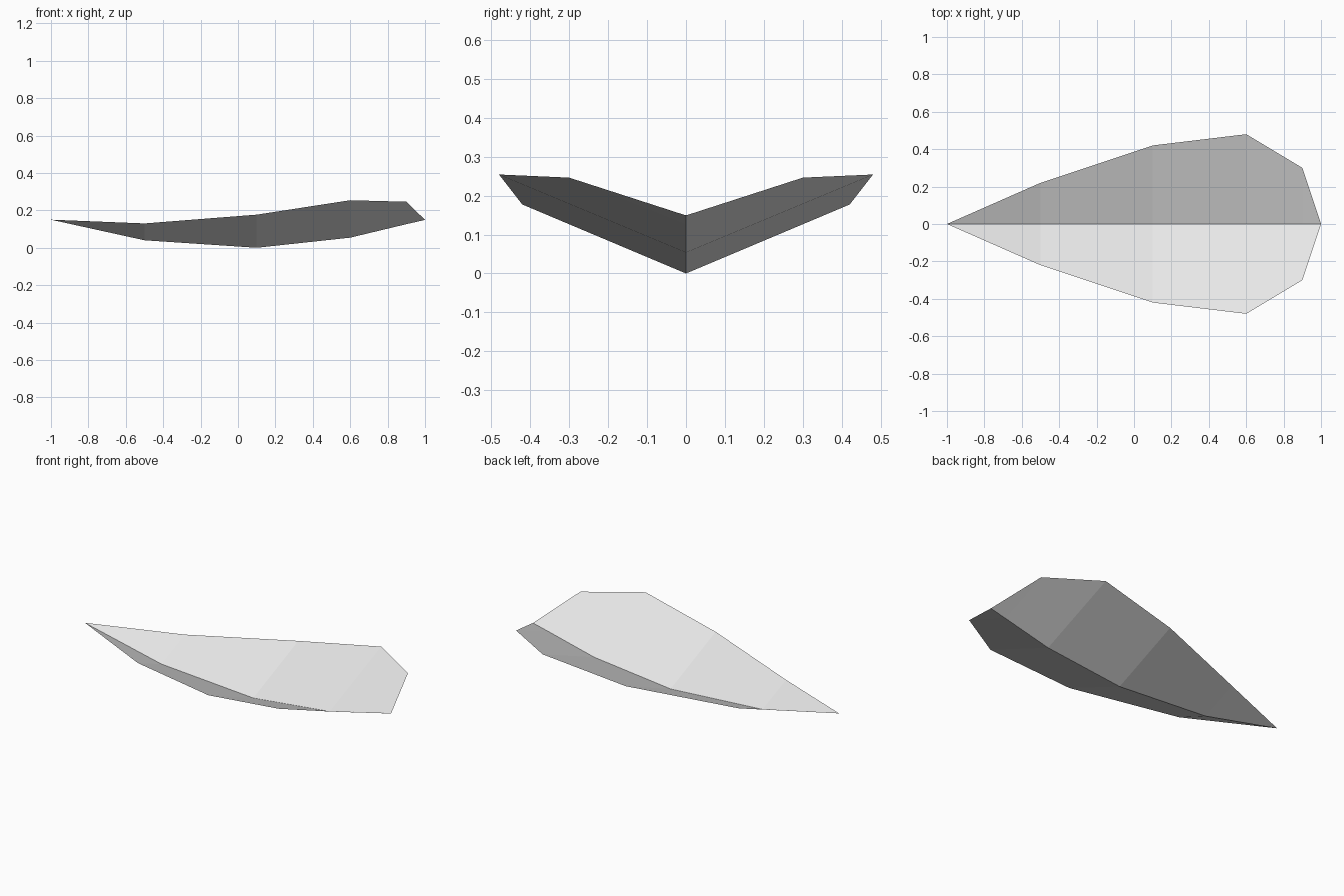
import bpy
import bmesh

if "Cube" in bpy.data.objects:
    bpy.data.objects.remove(bpy.data.objects["Cube"])

# Pale grey leaf colour
grey = bpy.data.materials.new("pale grey")
grey.use_nodes = True
colour = (0.8, 0.8, 0.8, 1)
grey.diffuse_color = colour
grey.node_tree.nodes["Principled BSDF"].inputs["Base Color"].default_value = colour

# Cross-sections along the leaf: x, midrib height, half width, rim height
stations = [
    (-0.5, 0.04, 0.22, 0.13),
    (0.1, 0.0, 0.42, 0.177),
    (0.6, 0.054, 0.48, 0.254),
    (0.9, 0.126, 0.30, 0.246),
]

bm = bmesh.new()
tip = bm.verts.new((-1, 0, 0.15))
base = bm.verts.new((1, 0, 0.149))
midrib = [bm.verts.new((x, 0, z)) for x, z, w, rim in stations]

# One folded half on each side of the midrib
for side in (-1, 1):
    rim = [bm.verts.new((x, side * w, z)) for x, mid, w, z in stations]
    bm.faces.new((tip, midrib[0], rim[0]))
    for i in range(len(stations) - 1):
        bm.faces.new((midrib[i], midrib[i + 1], rim[i + 1], rim[i]))
    bm.faces.new((midrib[-1], base, rim[-1]))

# Make every face point up
bm.normal_update()
bmesh.ops.reverse_faces(bm, faces=[f for f in bm.faces if f.normal.z < 0])

mesh = bpy.data.meshes.new("leaf")
bm.to_mesh(mesh)
bm.free()
mesh.materials.append(grey)
leaf = bpy.data.objects.new("leaf", mesh)
bpy.context.collection.objects.link(leaf)
